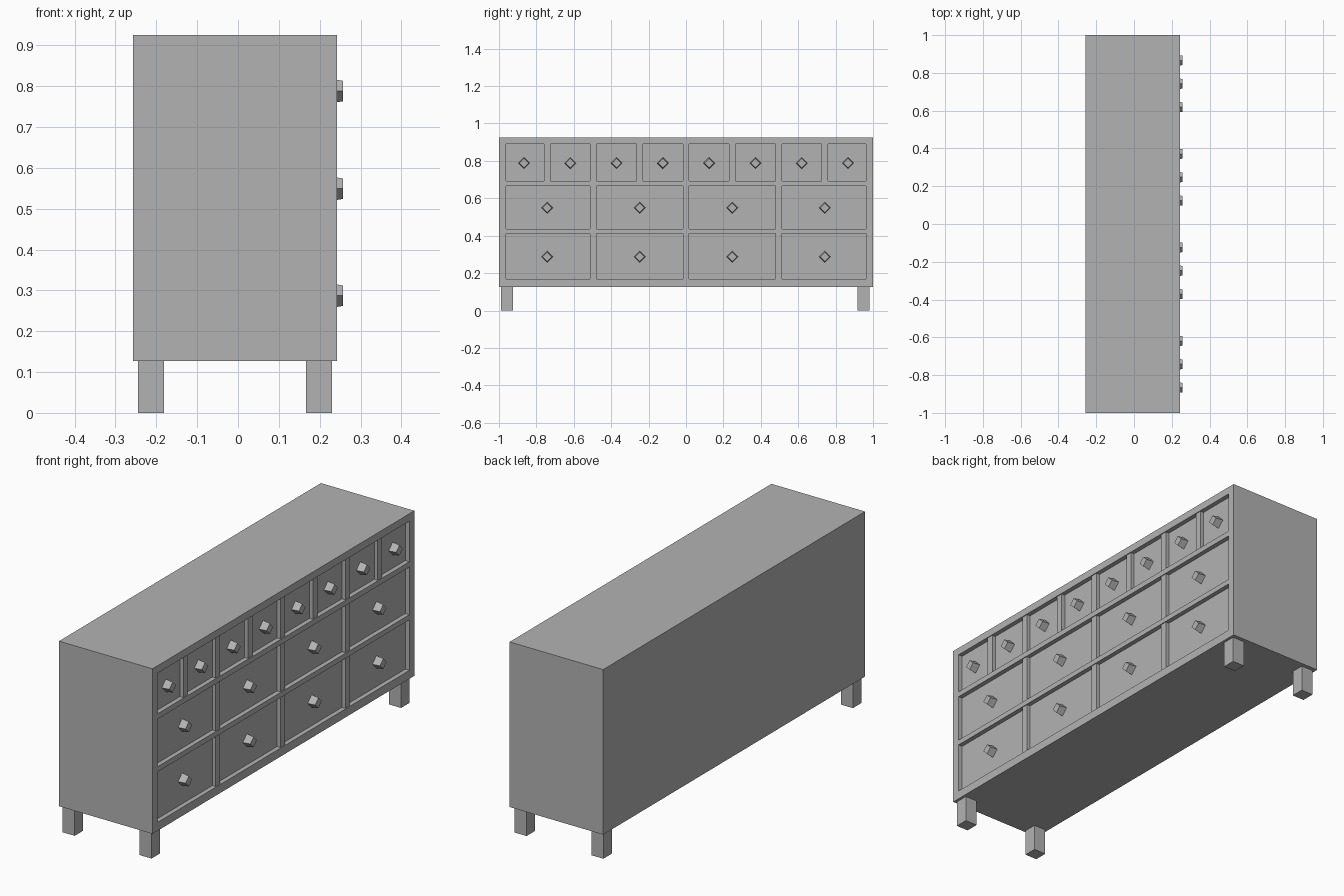
import bpy
import math

# Remove the default cube
old = bpy.data.objects.get("Cube")
if old:
    bpy.data.objects.remove(old, do_unlink=True)

# Single grey finish
grey = bpy.data.materials.new("plain grey")
grey.use_nodes = True
colour = (0.45, 0.45, 0.45, 1)
grey.diffuse_color = colour
grey.node_tree.nodes["Principled BSDF"].inputs["Base Color"].default_value = colour

BACK, FACE, TIP = -0.257, 0.243, 0.257
PANEL = FACE - 0.022       # recessed drawer fronts
DIVIDER = FACE - 0.004     # uprights sit just behind the frame
BOTTOM, TOP = 0.127, 0.925
SIDE = 0.962               # half width of the drawer openings


def box(name, x, y, z):
    """Box from (low, high) pairs on each axis."""
    verts = [(a, b, c) for a in x for b in y for c in z]
    faces = [(0, 1, 3, 2), (4, 6, 7, 5), (0, 4, 5, 1),
             (2, 3, 7, 6), (0, 2, 6, 4), (1, 5, 7, 3)]
    mesh = bpy.data.meshes.new(name)
    mesh.from_pydata(verts, [], faces)
    mesh.materials.append(grey)
    obj = bpy.data.objects.new(name, mesh)
    bpy.context.collection.objects.link(obj)
    return obj


def knob(y, z):
    """Slightly tapered four-sided knob, corner up."""
    bpy.ops.mesh.primitive_cone_add(
        vertices=4, radius1=0.031, radius2=0.025, depth=TIP - PANEL,
        location=((TIP + PANEL) / 2, y, z), rotation=(0, math.pi / 2, 0))
    obj = bpy.context.object
    obj.name = "drawer_knob"
    obj.data.materials.append(grey)


# Cabinet body, with each row of drawers cut in as a recess
body = box("cabinet_body", (BACK, FACE), (-1, 1), (BOTTOM, TOP))
rows = [(0.168, 0.412, 4), (0.437, 0.667, 4), (0.693, 0.889, 8)]
for low, high, count in rows:
    cutter = box("row_cutter", (PANEL, FACE + 0.1), (-SIDE, SIDE), (low, high))
    cutter.hide_render = True
    cutter.hide_viewport = True
    cut = body.modifiers.new("drawer_row", 'BOOLEAN')
    cut.operation = 'DIFFERENCE'
    cut.solver = 'EXACT'
    cut.object = cutter

# Uprights and knobs
for low, high, count in rows:
    pitch = 1.98 / count
    for i in range(1, count):
        y = (i - count / 2) * pitch
        box("drawer_divider", (PANEL - 0.01, DIVIDER),
            (y - 0.017, y + 0.017), (low, high))
    for i in range(count):
        knob((i - (count - 1) / 2) * pitch, (low + high) / 2 - 0.003)

# Square legs
for x in (-0.213, 0.198):
    for y in (-0.957, 0.949):
        box("leg", (x - 0.032, x + 0.032), (y - 0.032, y + 0.032), (0, BOTTOM))
